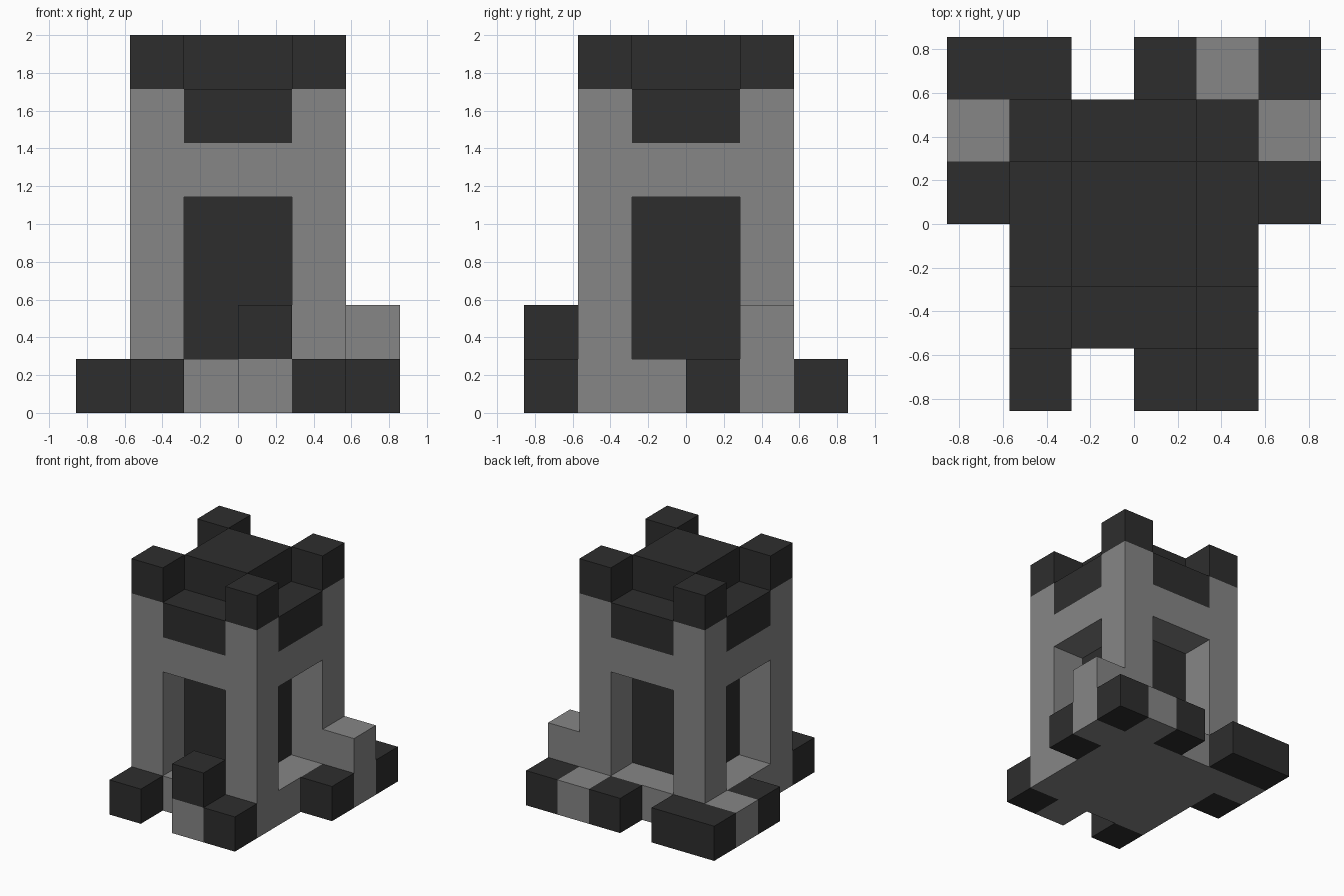
import bpy
import bmesh
from mathutils import Matrix, Vector

U = 2 / 7  # one block

cube = bpy.data.objects.get("Cube")
if cube:
    bpy.data.objects.remove(cube, do_unlink=True)


def make_material(name, value):
    mat = bpy.data.materials.new(name)
    mat.use_nodes = True
    colour = (value, value, value, 1)
    mat.diffuse_color = colour
    mat.node_tree.nodes["Principled BSDF"].inputs["Base Color"].default_value = colour
    return mat


stone = make_material("grey stone", 0.24)
dark = make_material("dark stone", 0.027)


def box(name, low, high, mat):
    """Box between two corners, measured in blocks."""
    low, high = Vector(low), Vector(high)
    bm = bmesh.new()
    bmesh.ops.create_cube(bm, size=1)
    bmesh.ops.scale(bm, vec=(high - low) * U, verts=bm.verts)
    bmesh.ops.translate(bm, vec=(low + high) / 2 * U, verts=bm.verts)
    mesh = bpy.data.meshes.new(name)
    bm.to_mesh(mesh)
    bm.free()
    mesh.materials.append(mat)
    obj = bpy.data.objects.new(name, mesh)
    bpy.context.collection.objects.link(obj)
    return obj


# Tower body: base slab and the dark core behind the openings
box("base", (-2, -2, 0), (2, 2, 1), stone)
box("core", (-1, -1, 1), (1, 1, 7), dark)

# Corners: stone posts topped with dark battlements
for x, side in ((-2, "right"), (1, "left")):
    for y, end in ((-2, "front"), (1, "back")):
        box(f"{end}_{side}_post", (x, y, 1), (x + 1, y + 1, 6), stone)
        box(f"{end}_{side}_battlement", (x, y, 6), (x + 1, y + 1, 7), dark)

# Walls: a lintel over each opening and a dark parapet above it
for turn, side in enumerate(("front", "left", "back", "right")):
    for part, z, mat in (("lintel", 4, stone), ("parapet", 5, dark)):
        obj = box(f"{side}_{part}", (-1, -2, z), (1, -1, z + 1), mat)
        obj.data.transform(Matrix.Rotation(turn * 1.5707963268, 4, "Z"))

# Rubble around the foot: x, y, bottom, height, material
rubble = [
    (-2, -3, 0, 1, dark), (0, -3, 0, 1, stone), (0, -3, 1, 1, dark),
    (1, -3, 0, 1, dark),
    (2, 0, 0, 1, dark), (2, 1, 0, 2, stone), (2, 2, 0, 1, dark),
    (1, 2, 0, 1, stone), (0, 2, 0, 1, dark),
    (-2, 2, 0, 1, dark), (-3, 2, 0, 1, dark),
    (-3, 1, 0, 1, stone), (-3, 0, 0, 1, dark),
]
for i, (x, y, z, h, mat) in enumerate(rubble, 1):
    box(f"rubble_block_{i}", (x, y, z), (x + 1, y + 1, z + h), mat)
